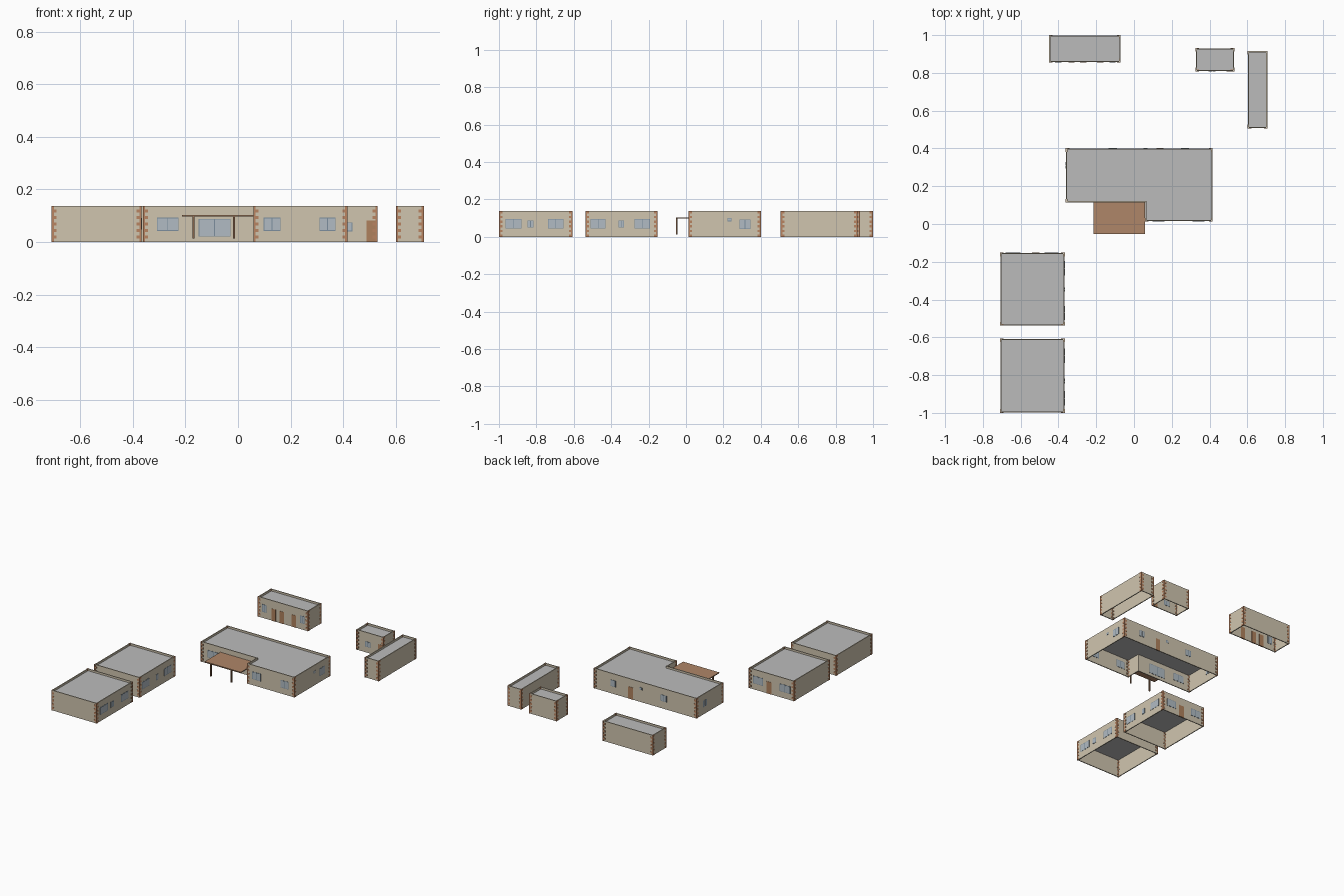
import bpy, bmesh
from mathutils import Vector

if "Cube" in bpy.data.objects:
    bpy.data.objects.remove(bpy.data.objects["Cube"])

H, T, E = 0.137, 0.006, 0.0015      # wall height, wall thickness, trim projection


def material(name, rgb):
    m = bpy.data.materials.new(name)
    m.diffuse_color = (*rgb, 1)
    m.use_nodes = True
    m.node_tree.nodes["Principled BSDF"].inputs["Base Color"].default_value = m.diffuse_color
    return m


WALL = material("cream wall", (0.63, 0.56, 0.43))
ROOF = material("grey roof", (0.50, 0.50, 0.50))
BRICK = material("brick trim", (0.48, 0.23, 0.12))
DOOR = material("brown door", (0.43, 0.22, 0.11))
CANOPY = material("canopy brown", (0.43, 0.24, 0.14))
POST = material("post brown", (0.24, 0.13, 0.07))
GLASS = material("window glass", (0.44, 0.50, 0.55))
FRAME = material("window frame", (0.20, 0.27, 0.34))


def finish(bm, name, mats):
    bmesh.ops.recalc_face_normals(bm, faces=bm.faces)
    me = bpy.data.meshes.new(name)
    bm.to_mesh(me)
    bm.free()
    for m in mats:
        me.materials.append(m)
    ob = bpy.data.objects.new(name, me)
    bpy.context.collection.objects.link(ob)
    return ob


def add_box(bm, lo, hi, mat=0):
    lo, hi = Vector(lo), Vector(hi)
    vs = bmesh.ops.create_cube(bm, size=1)["verts"]
    for v in vs:
        v.co = [(lo[i] + hi[i]) / 2 + v.co[i] * (hi[i] - lo[i]) for i in range(3)]
    for f in {f for v in vs for f in v.link_faces}:
        f.material_index = mat


def inset_loop(pts, t):
    """Offset a counter-clockwise right-angled outline inwards."""
    out = []
    for i, p in enumerate(pts):
        a = (p - pts[i - 1]).normalized()
        b = (pts[(i + 1) % len(pts)] - p).normalized()
        out.append(p + t * Vector((-a.y - b.y, a.x + b.x)))
    return out


def building(name, outline):
    pts = [Vector(p) for p in outline]
    n = len(pts)
    inner = inset_loop(pts, T)
    # open-bottomed wall ring
    bm = bmesh.new()
    rings = [[bm.verts.new((p.x, p.y, z)) for p in loop]
             for loop, z in ((pts, 0), (pts, H), (inner, H), (inner, 0))]
    for k in range(4):
        a, b = rings[k], rings[(k + 1) % 4]
        for i in range(n):
            j = (i + 1) % n
            bm.faces.new((a[i], a[j], b[j], b[i]))
    finish(bm, name + "_walls", [WALL])
    # flat roof sunk behind the parapet
    bm = bmesh.new()
    f = bm.faces.new([bm.verts.new((p.x, p.y, 0.120)) for p in inner])
    up = bmesh.ops.extrude_face_region(bm, geom=[f])["geom"]
    bmesh.ops.translate(bm, vec=(0, 0, 0.004),
                        verts=[v for v in up if isinstance(v, bmesh.types.BMVert)])
    finish(bm, name + "_roof", [ROOF])
    # alternating corner blocks on outward corners
    bm = bmesh.new()
    rows = 11
    for i, p in enumerate(pts):
        a, b = p - pts[i - 1], pts[(i + 1) % n] - p
        if a.cross(b) < 0:
            continue
        d = inner[i] - p
        sx, sy = (1 if d.x > 0 else -1), (1 if d.y > 0 else -1)
        for r in range(rows):
            lx, ly = (0.018, T + E / 2) if r % 2 else (T + E / 2, 0.018)
            xs = sorted((p.x - sx * E, p.x + sx * lx))
            ys = sorted((p.y - sy * E, p.y + sy * ly))
            add_box(bm, (xs[0], ys[0], H * r / rows), (xs[1], ys[1], H * (r + 1) / rows))
    finish(bm, name + "_corner_blocks", [BRICK])


def rect(x0, x1, y0, y1):
    return [(x0, y0), (x1, y0), (x1, y1), (x0, y1)]


def plate(bm, axis, at, half, u0, u1, z0, z1, mat):
    """Thin upright plate; axis is the direction it faces."""
    if axis == "x":
        add_box(bm, (at - half, u0, z0), (at + half, u1, z1), mat)
    else:
        add_box(bm, (u0, at - half, z0), (u1, at + half, z1), mat)


def window(name, axis, at, u0, u1, z0=0.042, z1=0.093, panes=2):
    bm = bmesh.new()
    plate(bm, axis, at, 0.0042, u0, u1, z0, z1, 0)
    g = 0.003
    w = (u1 - u0 - g) / panes
    for k in range(panes):
        a = u0 + g + k * w
        plate(bm, axis, at, 0.0048, a, a + w - g, z0 + g, z1 - g, 1)
    finish(bm, name, [FRAME, GLASS])


def door(name, axis, at, u0, u1, z1=0.082):
    bm = bmesh.new()
    plate(bm, axis, at, 0.0045, u0, u1, 0, z1, 0)
    finish(bm, name, [DOOR])


c = T / 2   # distance from outer face to wall centre

# buildings
building("main_house", [(-0.36, 0.115), (0.06, 0.115), (0.06, 0.015),
                        (0.415, 0.015), (0.415, 0.40), (-0.36, 0.40)])
building("near_block", rect(-0.708, -0.368, -0.9985, -0.608))
building("middle_block", rect(-0.708, -0.368, -0.537, -0.153))
building("back_block", rect(-0.449, -0.072, 0.857, 0.9985))
building("small_shed", rect(0.327, 0.53, 0.81, 0.93))
building("long_shed", rect(0.603, 0.706, 0.508, 0.915))

# main house openings
window("main_front_window", "y", 0.115 + c, -0.309, -0.226)
window("main_patio_door", "y", 0.115 + c, -0.15, -0.028, 0.02, 0.088)
window("wing_window_left", "y", 0.015 + c, 0.097, 0.162)
window("wing_window_right", "y", 0.015 + c, 0.31, 0.372)
window("main_side_vent", "x", 0.415 - c, 0.222, 0.243, 0.083, 0.10, 1)
window("main_side_window", "x", 0.415 - c, 0.286, 0.345)
window("main_left_window", "x", -0.36 + c, 0.29, 0.33, 0.05, 0.093)
window("main_back_window_a", "y", 0.40 - c, 0.25, 0.29, 0.05, 0.093)
door("main_back_door", "y", 0.40 - c, 0.12, 0.155)
window("main_back_vent", "y", 0.40 - c, 0.05, 0.072, 0.083, 0.10, 1)
window("main_back_window_b", "y", 0.40 - c, -0.135, -0.09, 0.05, 0.093)

# right-hand windows of the two left blocks
for name, spans in (("near_block", ((-0.965, -0.88), (-0.848, -0.815), (-0.738, -0.655))),
                    ("middle_block", ((-0.51, -0.43), (-0.36, -0.332), (-0.275, -0.193)))):
    for i, (u0, u1) in enumerate(spans):
        z0 = 0.05 if i == 1 else 0.045
        window(f"{name}_window_{i}", "x", -0.368 - c, u0, u1, z0, 0.095 if i != 1 else 0.088)

# middle block, rear wall
window("middle_block_rear_window_a", "y", -0.153 - c, -0.475, -0.40)
door("middle_block_rear_door", "y", -0.153 - c, -0.54, -0.50)
window("middle_block_rear_window_b", "y", -0.153 - c, -0.68, -0.60)

# back block, front wall
window("back_block_window_left", "y", 0.857 + c, -0.418, -0.385)
for i, u in enumerate((-0.347, -0.285, -0.195)):
    door(f"back_block_door_{i}", "y", 0.857 + c, u, u + 0.033)
window("back_block_window_right", "y", 0.857 + c, -0.13, -0.097)

# small shed, front wall
window("small_shed_window", "y", 0.81 + c, 0.392, 0.435, 0.04, 0.075)
door("small_shed_door", "y", 0.81 + c, 0.49, 0.524)

# canopy over the patio
bm = bmesh.new()
add_box(bm, (-0.214, -0.053, 0.097), (0.0585, 0.115, 0.103))
finish(bm, "canopy", [CANOPY])
for side, x in (("left", -0.17), ("right", -0.015)):
    bm = bmesh.new()
    add_box(bm, (x - 0.004, -0.053, 0.013), (x + 0.004, -0.045, 0.097))
    finish(bm, f"canopy_post_{side}", [POST])
